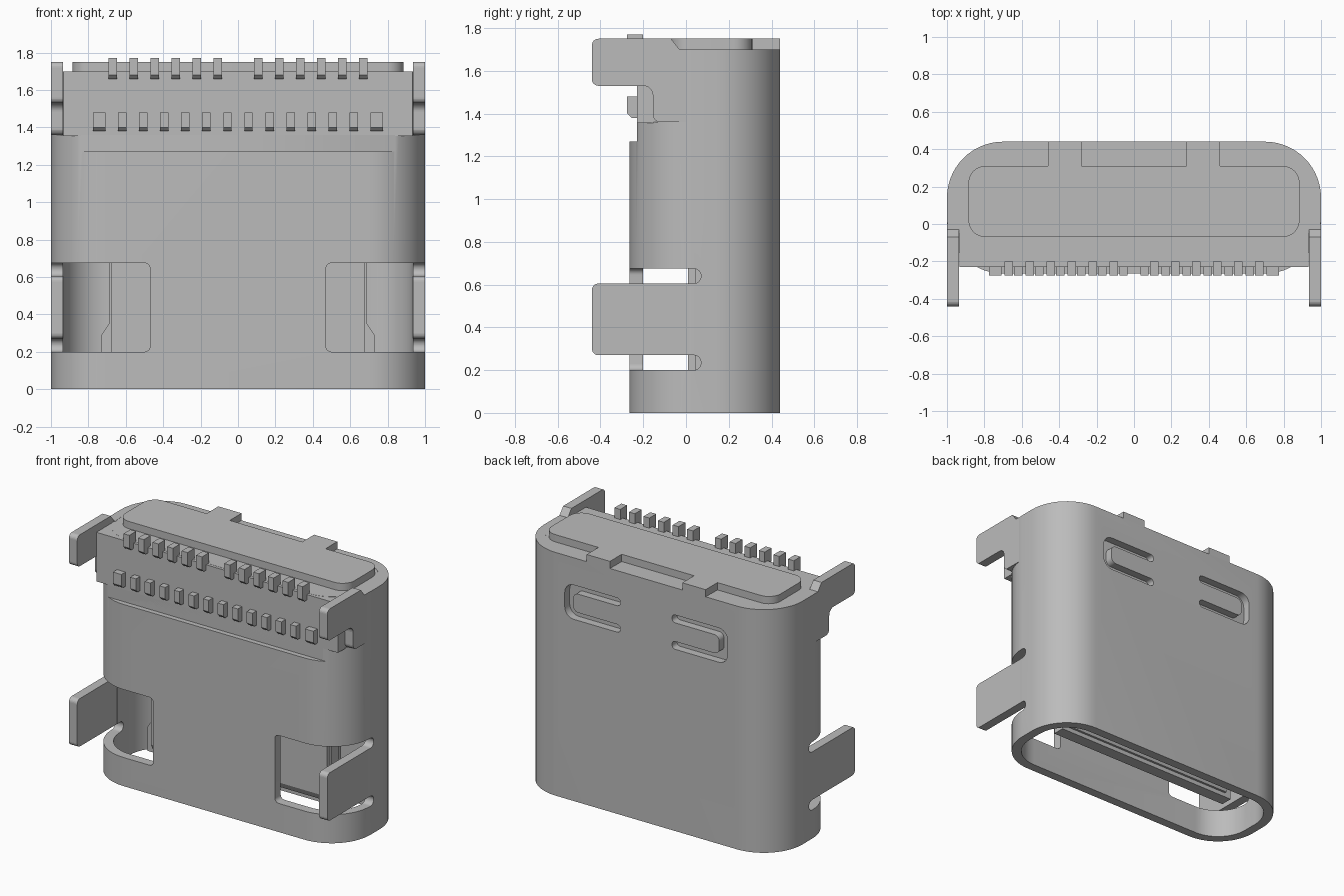
import bpy, bmesh, math
from mathutils import Vector

old = bpy.data.objects.get("Cube")
if old:
    bpy.data.objects.remove(old, do_unlink=True)

metal = bpy.data.materials.new("plain grey")
metal.use_nodes = True
GREY = (0.5, 0.5, 0.5, 1)
metal.diffuse_color = GREY
metal.node_tree.nodes["Principled BSDF"].inputs["Base Color"].default_value = GREY


def rounded(points, radii, steps=6):
    """Polygon with a fillet of the given radius at each corner."""
    out = []
    n = len(points)
    if not isinstance(radii, (list, tuple)):
        radii = [radii] * n
    for i, r in enumerate(radii):
        p = Vector(points[i])
        if r == 0:
            out.append(p)
            continue
        u = (Vector(points[i - 1]) - p).normalized()
        v = (Vector(points[(i + 1) % n]) - p).normalized()
        half = u.angle(v) / 2
        centre = p + (u + v).normalized() * r / math.sin(half)
        a = p + u * r / math.tan(half) - centre
        b = p + v * r / math.tan(half) - centre
        sweep = a.angle_signed(b)
        for k in range(steps + 1):
            t = -sweep * k / steps
            out.append(centre + Vector((a.x * math.cos(t) - a.y * math.sin(t),
                                        a.x * math.sin(t) + a.y * math.cos(t))))
    return out


def rect(a0, a1, b0, b1):
    return [(a0, b0), (a1, b0), (a1, b1), (a0, b1)]


def prism(name, points, axis, lo, hi):
    """Extrude a 2D outline along x (outline y,z), y (outline x,z) or z (outline x,y)."""
    place = {"x": lambda p, h: (h, p[0], p[1]),
             "y": lambda p, h: (p[0], h, p[1]),
             "z": lambda p, h: (p[0], p[1], h)}[axis]
    bm = bmesh.new()
    low = [bm.verts.new(place(p, lo)) for p in points]
    high = [bm.verts.new(place(p, hi)) for p in points]
    bm.faces.new(low)
    bm.faces.new(high)
    for i in range(len(low)):
        bm.faces.new((low[i - 1], low[i], high[i], high[i - 1]))
    bmesh.ops.recalc_face_normals(bm, faces=bm.faces)
    mesh = bpy.data.meshes.new(name)
    bm.to_mesh(mesh)
    bm.free()
    mesh.materials.append(metal)
    ob = bpy.data.objects.new(name, mesh)
    bpy.context.collection.objects.link(ob)
    return ob


def box(name, x0, x1, y0, y1, z0, z1):
    return prism(name, rect(x0, x1, y0, y1), "z", z0, z1)


def cut(target, cutter):
    bpy.context.view_layer.objects.active = target
    mod = target.modifiers.new("cut", "BOOLEAN")
    mod.operation = "DIFFERENCE"
    mod.solver = "EXACT"
    mod.object = cutter
    bpy.ops.object.modifier_apply(modifier=mod.name)
    bpy.data.objects.remove(cutter, do_unlink=True)


def smooth(ob):
    bpy.ops.object.select_all(action="DESELECT")
    ob.select_set(True)
    bpy.context.view_layer.objects.active = ob
    bpy.ops.object.shade_smooth_by_angle(angle=math.radians(30))


WALL = 0.065
FRONT, BACK, TOP = -0.265, 0.44, 1.70
FACE = -0.23          # front plane of the insulating body

# Shell: hollow rounded sleeve
outer = rounded(rect(-1, 1, FRONT, BACK), 0.3, 14)
inner = rounded(rect(-1 + WALL, 1 - WALL, FRONT + WALL, BACK - WALL), 0.3 - WALL, 14)
shell = prism("shell", outer, "z", 0, TOP)
cut(shell, prism("bore", inner, "z", -0.1, 2))

# Shell: open front above the lip, and stepped front corners
cut(shell, box("lip_cut", -1.1, 1.1, -0.5, FACE, 1.27, 2))
cut(shell, box("corner_cut", -1.1, 1.1, -0.5, -0.03, 1.36, 2))

# Shell: front windows, side slots and back spring slots
for s in (-1, 1):
    window = rounded(rect(0.47, 1.1, 0.20, 0.675), [0.03, 0, 0, 0.03])
    cut(shell, prism("window", [(s * x, z) for x, z in window], "y", -0.5, 0))
    for z in (0.20, 0.605):
        slot = rounded(rect(-0.5, 0.07, z, z + 0.07), [0, 0.034, 0.034, 0])
        cut(shell, prism("slot", slot, "x", min(s * 0.75, s * 1.1), max(s * 0.75, s * 1.1)))
    spring = rounded([(0.2, 1.27), (0.63, 1.27), (0.63, 1.51), (0.2, 1.51),
                      (0.2, 1.455), (0.565, 1.455), (0.565, 1.325), (0.2, 1.325)],
                     [0.025, 0.07, 0.07, 0.025, 0.025, 0.04, 0.04, 0.025])
    cut(shell, prism("spring_slot", [(s * x, z) for x, z in spring], "y", 0.3, 0.6))
smooth(shell)

# Solder legs on both sides
upper_leg = rounded([(-0.44, 1.53), (-0.155, 1.53), (-0.155, 1.36), (0.0, 1.36),
                     (0.0, TOP), (-0.03, TOP), (-0.07, 1.75), (-0.44, 1.75)],
                    [0.03, 0.045, 0.035, 0, 0, 0, 0, 0.03])
lower_leg = rounded(rect(-0.44, 0.1, 0.27, 0.605), [0.03, 0, 0, 0.03])
for side, s in (("left", 1), ("right", -1)):
    lo, hi = sorted((s * (1 - WALL), s * 0.999))
    prism(side + "_upper_leg", upper_leg, "x", lo, hi)
    prism(side + "_lower_leg", lower_leg, "x", lo, hi)

# Insulating body inside the shell, with its raised back plate
core = rounded(rect(-0.95, 0.95, FRONT + WALL - 0.01, BACK - WALL + 0.01), 0.245, 10)
smooth(prism("body_core", core, "z", 1.2, TOP - 0.001))
box("body_face", -0.82, 0.82, FACE, -0.1, 1.22, 1.37)
box("body_head", -0.934, 0.934, FACE, 0.0, 1.355, TOP - 0.002)
smooth(prism("raised_plate", rounded(rect(-0.885, 0.885, -0.07, 0.31), 0.09, 8), "z", 1.65, 1.75))
for side, s in (("left", 1), ("right", -1)):
    x0, x1 = sorted((s * 0.28, s * 0.46))
    box(side + "_back_tab", x0, x1, 0.30, BACK, 1.68, 1.75)

# Tongue in the mouth: insulating blade around a wider middle plate
half = [(0.73, 0.12), (0.73, 0.29), (0.69, 0.35), (0.69, 1.25)]
prism("tongue_plate", half + [(-x, z) for x, z in reversed(half)], "y", 0.045, 0.13)
blade = [(0.03, 0.15), (0.145, 0.15), (0.165, 0.19), (0.165, 1.25), (0.01, 1.25), (0.01, 0.19)]
prism("tongue_blade", blade, "x", -0.68, 0.68)
prism("tongue_root", rounded(rect(-0.76, 0.76, -0.05, 0.225), 0.08), "z", 0.95, 1.25)


# Contact pins in two rows
def pin(name, x, width, z0, z1):
    side = [(-0.275, z0 + 0.02), (-0.255, z0), (-0.2, z0), (-0.2, z1), (-0.275, z1)]
    prism(name, side, "x", x - width / 2, x + width / 2)


PITCH = 0.1125
for i in range(12):
    x = (i - 5.5) * PITCH + (0.052 if i > 5 else -0.052)
    pin("upper_pin", x, 0.045, 1.66, 1.77)
    pin("lower_pin", (i - 5.5) * PITCH, 0.045, 1.38, 1.48)
for x in (-0.742, 0.742):
    pin("end_pin", x, 0.065, 1.38, 1.48)
